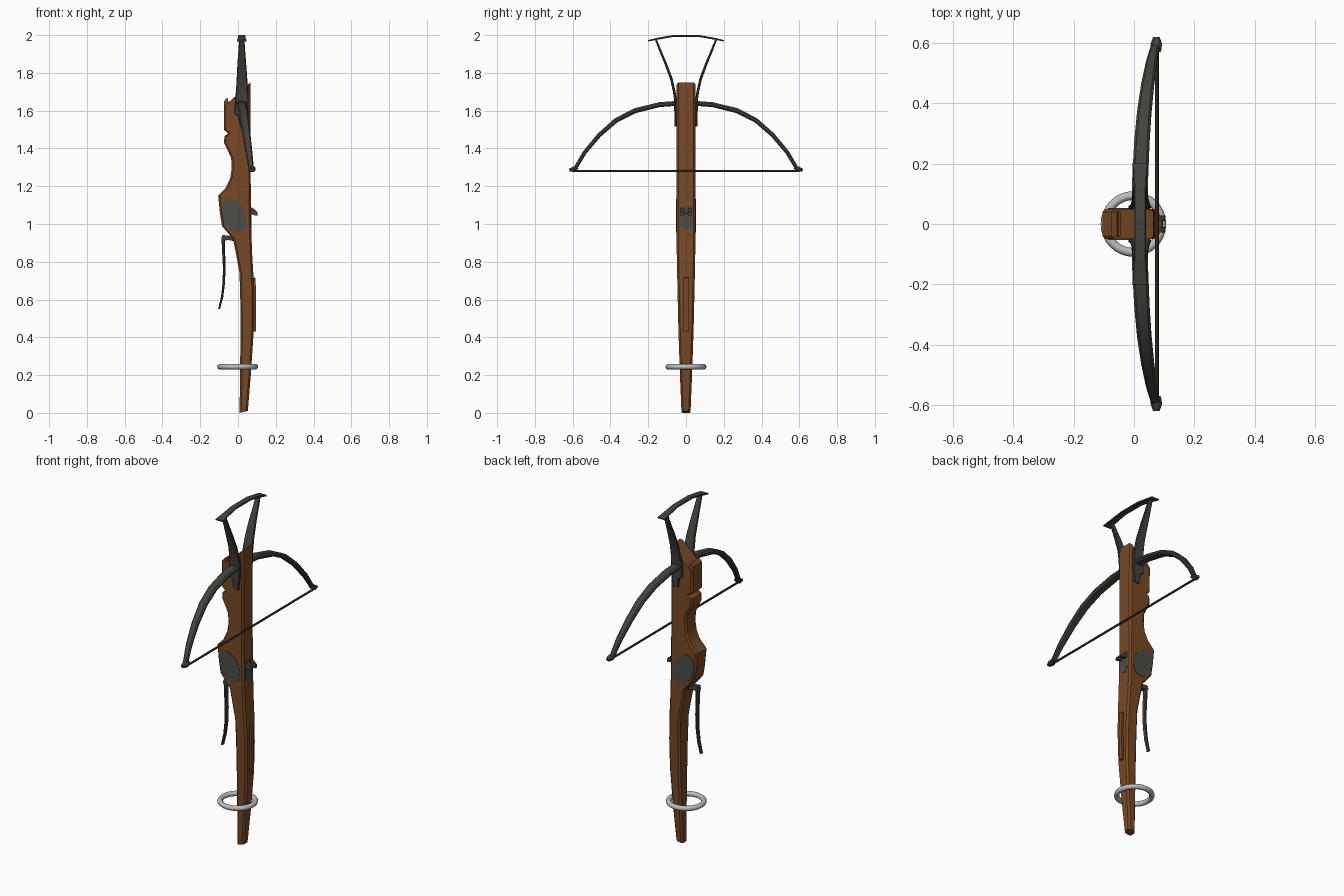
import bpy, bmesh, math
from mathutils import Vector


def material(name, rgb):
    m = bpy.data.materials.new(name)
    m.diffuse_color = (*rgb, 1)
    return m


WOOD = material("brown wood", (0.19, 0.066, 0.018))
IRON = material("dark iron", (0.054, 0.057, 0.047))
PLATE = material("grey plate", (0.072, 0.072, 0.066))
STEEL = material("bright steel", (0.50, 0.50, 0.51))
CORD = material("dark cord", (0.085, 0.04, 0.026))


def finish(name, bm, mat, angle=35):
    bmesh.ops.recalc_face_normals(bm, faces=bm.faces)
    me = bpy.data.meshes.new(name)
    bm.to_mesh(me)
    bm.free()
    me.materials.append(mat)
    ob = bpy.data.objects.new(name, me)
    bpy.context.collection.objects.link(ob)
    bpy.ops.object.select_all(action='DESELECT')
    ob.select_set(True)
    bpy.context.view_layer.objects.active = ob
    bpy.ops.object.shade_smooth_by_angle(angle=math.radians(angle))
    return ob


def loft(name, rings, mat, angle=35):
    """Skin a list of equal-length point rings and cap both ends."""
    bm = bmesh.new()
    rows = [[bm.verts.new(p) for p in ring] for ring in rings]
    n = len(rows[0])
    for a, b in zip(rows, rows[1:]):
        for i in range(n):
            j = (i + 1) % n
            bm.faces.new((a[i], a[j], b[j], b[i]))
    bm.faces.new(rows[0])
    bm.faces.new(rows[-1])
    return finish(name, bm, mat, angle)


def chamfered(w, t, c):
    """Eight-point rectangle with cut corners, half sizes w and t."""
    return [(-w, -t + c), (-w + c, -t), (w - c, -t), (w, -t + c),
            (w, t - c), (w - c, t), (-w + c, t), (-w, t - c)]


def strip(name, path, mat, place, cut=0.3):
    """Bar along (a, b, depth_centre, depth_width, thickness) points."""
    rings = []
    for i, (a, b, d, w, t) in enumerate(path):
        p, q = path[max(i - 1, 0)], path[min(i + 1, len(path) - 1)]
        tan = Vector((q[0] - p[0], q[1] - p[1])).normalized()
        rings.append([place(a - tan.y * v, b + tan.x * v, d + u)
                      for u, v in chamfered(w / 2, t / 2, t * cut)])
    return loft(name, rings, mat)


def prism(name, outline, y0, y1, mat):
    """Extrude an (x, z) outline along y."""
    return loft(name, [[(x, y, z) for x, z in outline] for y in (y0, y1)], mat)


def side(a, b, d):       # strip lying in the y-z plane
    return (d, a, b)


def front(a, b, d):      # strip lying in the x-z plane
    return (a, d, b)


# Stock: (left z, right z, left x, right x, half width)
stock = [
    (0.0, 0.01, 0.008, 0.052, 0.024), (0.2, 0.2, 0.011, 0.068, 0.032),
    (0.43, 0.43, 0.013, 0.083, 0.040), (0.6, 0.6, 0.012, 0.085, 0.044),
    (0.74, 0.74, 0.008, 0.081, 0.047), (0.84, 0.84, -0.010, 0.075, 0.049),
    (0.92, 0.92, -0.026, 0.072, 0.05), (0.95, 0.95, -0.052, 0.071, 0.05),
    (0.99, 0.99, -0.085, 0.070, 0.05), (1.06, 1.06, -0.096, 0.069, 0.05),
    (1.15, 1.15, -0.105, 0.068, 0.05), (1.19, 1.19, -0.066, 0.068, 0.05),
    (1.24, 1.24, -0.042, 0.067, 0.05), (1.29, 1.29, -0.034, 0.067, 0.05),
    (1.35, 1.35, -0.036, 0.067, 0.05), (1.39, 1.39, -0.055, 0.067, 0.05),
    (1.43, 1.43, -0.074, 0.067, 0.05), (1.465, 1.465, -0.072, 0.067, 0.05),
    (1.48, 1.48, -0.052, 0.067, 0.05), (1.50, 1.50, -0.075, 0.067, 0.05),
    (1.60, 1.68, -0.075, 0.066, 0.05), (1.62, 1.75, -0.075, 0.065, 0.05),
]
rings = []
for zl, zr, xl, xr, w in stock:
    mid, half = (xl + xr) / 2, (xr - xl) / 2
    rings.append([(mid + u, v, zl + (zr - zl) * (u + half) / (2 * half))
                  for u, v in chamfered(half, w, 0.010)])
loft("stock", rings, WOOD)
prism("stock_front_lip", [(-0.075, 1.6), (-0.03, 1.6), (-0.035, 1.645), (-0.052, 1.65),
                          (-0.056, 1.67), (-0.075, 1.65)], -0.042, 0.042, WOOD)
prism("cheek_ridge", [(0.07, 0.72), (0.093, 0.715), (0.096, 0.6), (0.094, 0.43), (0.07, 0.43)],
      -0.012, 0.012, WOOD)

# Bow arms: half path mirrored across y
half_bow = [(0.0, 1.642, 0.018, 0.054, 0.026), (0.14, 1.632, 0.020, 0.053, 0.026),
            (0.27, 1.600, 0.026, 0.051, 0.026), (0.37, 1.549, 0.034, 0.048, 0.025),
            (0.46, 1.470, 0.045, 0.043, 0.023), (0.537, 1.378, 0.058, 0.036, 0.021),
            (0.592, 1.285, 0.071, 0.028, 0.019)]
bow = [(-y, *r) for y, *r in reversed(half_bow[1:])] + half_bow
strip("bow", bow, IRON, side)

# Bowstring
bm = bmesh.new()
bmesh.ops.create_cone(bm, cap_ends=True, segments=8, radius1=0.006, radius2=0.006, depth=1.2)
for v in bm.verts:
    v.co = (0.076 + v.co.x, v.co.z, 1.28 + v.co.y)
finish("bowstring", bm, CORD)

# Stirrup top bar with flared ends
strip("stirrup_bar", [(-0.20, 1.970, 0.02, 0.052, 0.008), (-0.15, 1.981, 0.02, 0.042, 0.010),
                      (-0.07, 1.995, 0.02, 0.038, 0.010), (0.07, 1.995, 0.02, 0.038, 0.010),
                      (0.15, 1.981, 0.02, 0.042, 0.010), (0.20, 1.970, 0.02, 0.052, 0.008)],
      IRON, side)

socket = [(0.071 + 0.001, 0.03 * math.cos(math.pi * i / 8), 1.0 - 0.03 * math.sin(math.pi * i / 8))
          for i in range(9)] + [(0.072, -0.03, 1.09), (0.072, 0.03, 1.09)]
loft("nut_socket", [socket, [(0.062, y, z) for _, y, z in socket]], PLATE)
prism("nut_roller", [(0.05 + 0.027 * math.cos(math.pi * i / 6), 1.065 + 0.027 * math.sin(math.pi * i / 6))
                     for i in range(12)], -0.028, 0.028, IRON)

# Egg-shaped cheek plate outline
egg = []
for i in range(28):
    a = 2 * math.pi * i / 28
    egg.append((-0.020 + 0.066 * math.cos(a) - 0.010 * math.sin(a),
                1.043 + 0.088 * math.sin(a) - 0.012 * math.cos(a)))

for s, label in ((-1, "near"), (1, "far")):
    # Stirrup arm running down into a side strap
    strip("stirrup_arm_" + label,
          [(s * 0.160, 1.978, 0.020, 0.028, 0.010), (s * 0.135, 1.915, 0.020, 0.036, 0.012),
           (s * 0.108, 1.850, 0.020, 0.046, 0.013), (s * 0.078, 1.770, 0.021, 0.056, 0.014),
           (s * 0.062, 1.700, 0.021, 0.064, 0.014), (s * 0.056, 1.655, 0.020, 0.072, 0.014),
           (s * 0.055, 1.585, 0.017, 0.072, 0.014), (s * 0.055, 1.570, 0.026, 0.046, 0.014),
           (s * 0.054, 1.515, 0.028, 0.034, 0.012)], IRON, side)
    # Nocks holding the string
    strip("nock_" + label, [(s * 0.572, 1.300, 0.074, 0.030, 0.012),
                            (s * 0.595, 1.290, 0.074, 0.038, 0.028),
                            (s * 0.618, 1.286, 0.074, 0.022, 0.014)], IRON, side)
    # Cheek plates and nut fingers
    prism("cheek_plate_" + label, egg, s * 0.046, s * 0.0525, PLATE)
    prism("nut_finger_" + label, [(0.06, 1.088), (0.082, 1.082), (0.102, 1.064), (0.105, 1.045),
                                  (0.092, 1.045), (0.06, 1.056)], s * 0.010, s * 0.028, IRON)

# Trigger lever: mount and long curved tail
prism("trigger_mount", [(-0.088, 0.925), (-0.082, 0.942), (-0.05, 0.938), (0.0, 0.925),
                        (0.0, 0.905), (-0.05, 0.915), (-0.084, 0.912)], -0.014, 0.014, IRON)
strip("trigger_lever", [(-0.078, 0.930, 0, 0.028, 0.020), (-0.076, 0.850, 0, 0.027, 0.016),
                        (-0.073, 0.770, 0, 0.026, 0.014), (-0.075, 0.690, 0, 0.025, 0.013),
                        (-0.084, 0.615, 0, 0.024, 0.012), (-0.100, 0.550, 0, 0.022, 0.010)],
      IRON, front)

# Loose carrying ring
bpy.ops.mesh.primitive_torus_add(major_segments=32, minor_segments=10, major_radius=0.094,
                                 minor_radius=0.0145, location=(-0.002, 0, 0.244))
ring = bpy.context.object
ring.name = "carrying_ring"
ring.data.materials.append(STEEL)
bpy.ops.object.shade_smooth()
